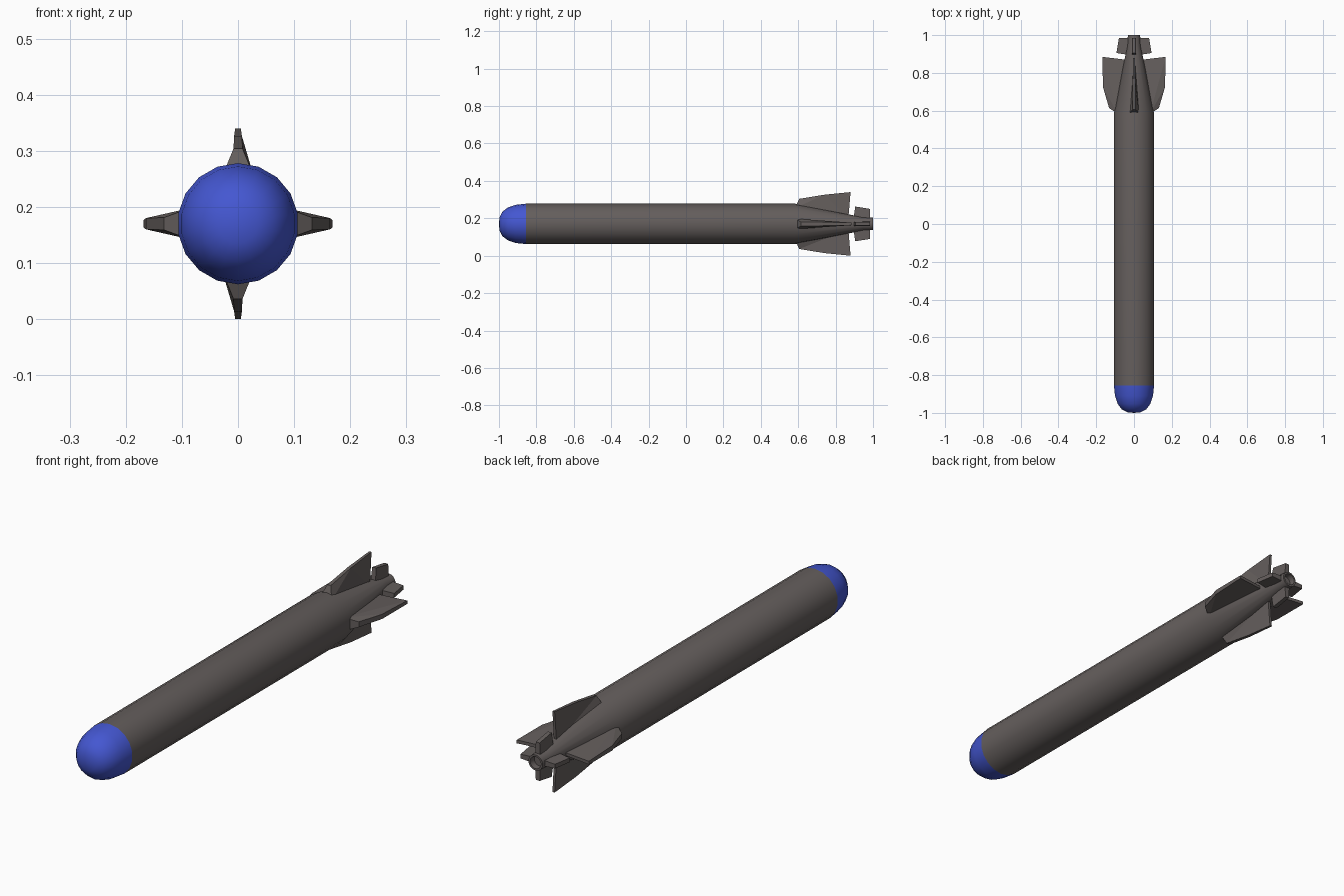
import bpy, bmesh, math
from mathutils import Matrix, Vector

if "Cube" in bpy.data.objects:
    bpy.data.objects.remove(bpy.data.objects["Cube"])

AXIS_Z = 0.17
SIDES = 18


def material(name, rgb):
    m = bpy.data.materials.new(name)
    m.diffuse_color = (*rgb, 1)
    m.use_nodes = True
    m.node_tree.nodes["Principled BSDF"].inputs["Base Color"].default_value = m.diffuse_color
    return m


grey = material("dark_warm_grey", (0.128, 0.112, 0.108))
blue = material("nose_blue", (0.058, 0.095, 0.64))


def finish(bm, name, mat, smooth=None):
    bmesh.ops.recalc_face_normals(bm, faces=bm.faces)
    me = bpy.data.meshes.new(name)
    bm.to_mesh(me)
    bm.free()
    ob = bpy.data.objects.new(name, me)
    bpy.context.collection.objects.link(ob)
    me.materials.append(mat)
    if smooth:
        bpy.ops.object.select_all(action='DESELECT')
        ob.select_set(True)
        bpy.context.view_layer.objects.active = ob
        bpy.ops.object.shade_smooth_by_angle(angle=math.radians(smooth))
    return ob


def lathe(name, profile, mat):
    """Revolve (radius, y) points about the long axis."""
    bm = bmesh.new()
    rings = []
    for r, y in profile:
        if r == 0:
            rings.append([bm.verts.new((0, y, AXIS_Z))] * SIDES)
            continue
        angles = [math.pi / 2 + 2 * math.pi * i / SIDES for i in range(SIDES)]
        rings.append([bm.verts.new((r * math.cos(a), y, AXIS_Z + r * math.sin(a)))
                      for a in angles])
    for a, b in zip(rings, rings[1:]):
        for i in range(SIDES):
            j = (i + 1) % SIDES
            bm.faces.new(list(dict.fromkeys((a[i], a[j], b[j], b[i]))))
    return finish(bm, name, mat, 40)


def fin(name, outline, quarter):
    """Wedge plate from (radius, y, half thickness) points, turned about the axis."""
    bm = bmesh.new()
    left = [bm.verts.new((-t, y, r)) for r, y, t in outline]
    right = [bm.verts.new((t, y, r)) for r, y, t in outline]
    n = len(outline)
    bm.faces.new(left)
    bm.faces.new(right[::-1])
    for i in range(n):
        j = (i + 1) % n
        bm.faces.new((left[i], left[j], right[j], right[i]))
    bmesh.ops.triangulate(bm, faces=[f for f in bm.faces if len(f.verts) > 4])
    turn = Matrix.Rotation(quarter * math.pi / 2, 4, 'Y')
    bm.transform(Matrix.Translation(Vector((0, 0, AXIS_Z))) @ turn)
    return finish(bm, name, grey)


# Rounded nose
lathe("nose_cap", [(0, -1), (0.035, -0.997), (0.065, -0.982), (0.088, -0.952),
                   (0.102, -0.91), (0.108, -0.855)], blue)

# Tube, tapered tail and recessed outlet
lathe("body", [(0.108, -0.855), (0.108, 0.585), (0.036, 0.945), (0.033, 1.0),
               (0.025, 1.0), (0.023, 0.975), (0, 0.975)], grey)

# Large fins: the side pair has a fuller outline than the upright pair
upright = [(0.085, 0.583, 0.028), (0.134, 0.605, 0.008), (0.156, 0.74, 0.007),
           (0.17, 0.88, 0.005), (0.03, 0.868, 0.006)]
sideways = [(0.085, 0.583, 0.028), (0.132, 0.614, 0.011), (0.164, 0.725, 0.010),
            (0.168, 0.885, 0.007), (0.03, 0.868, 0.006)]
# Small control fins at the tail end
small = [(0.025, 0.895, 0.012), (0.093, 0.905, 0.009),
         (0.08, 0.985, 0.009), (0.025, 0.985, 0.012)]
for q, side in enumerate(("top", "right", "bottom", "left")):
    fin("large_fin_" + side, sideways if q % 2 else upright, q)
    fin("small_fin_" + side, small, q)
